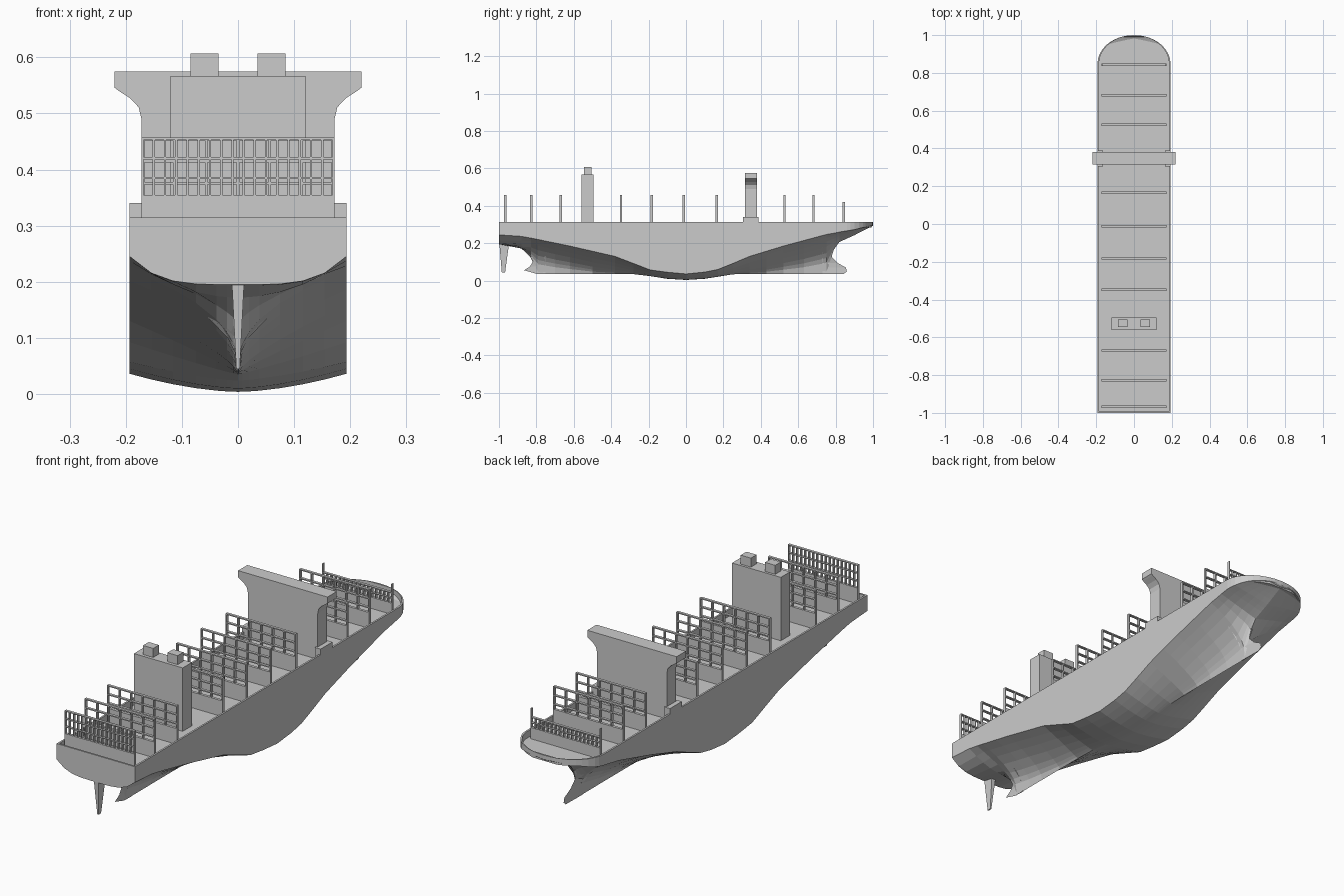
import bpy, bmesh, math

cube = bpy.data.objects.get("Cube")
if cube:
    bpy.data.objects.remove(cube)

BEAM, RAIL, DECK, LIP = 0.193, 0.315, 0.285, 0.008
FRAME_W, FRAME_T = 0.172, 0.012


def finish(name, bm):
    bmesh.ops.recalc_face_normals(bm, faces=bm.faces)
    mesh = bpy.data.meshes.new(name)
    bm.to_mesh(mesh)
    bm.free()
    obj = bpy.data.objects.new(name, mesh)
    bpy.context.collection.objects.link(obj)
    return obj


def add_box(bm, x0, x1, y0, y1, z0, z1):
    verts = bmesh.ops.create_cube(bm, size=1)["verts"]
    for v in verts:
        v.co.x = x1 if v.co.x > 0 else x0
        v.co.y = y1 if v.co.y > 0 else y0
        v.co.z = z1 if v.co.z > 0 else z0
    return verts


def box(name, *bounds):
    bm = bmesh.new()
    add_box(bm, *bounds)
    return finish(name, bm)


def skin(bm, rings):
    for a, b in zip(rings, rings[1:]):
        n = len(a)
        for i in range(n):
            j = (i + 1) % n
            bm.faces.new((a[i], a[j], b[j], b[i]))
    bm.faces.new(rings[0])
    bm.faces.new(rings[-1])


# Hull lines: y, chine height, keel height, section fullness
LINES = [
    (-1, .245, .195, 4), (-.88, .237, .172, 2), (-.83, .228, .125, .7),
    (-.79, .22, .037, .4), (-.62, .185, .037, .55), (-.38, .13, .037, .9),
    (-.28, .092, .035, 1.1), (-.19, .057, .024, 1.4), (-.1, .045, .01, 1.6),
    (0, .036, .004, 1.7), (.1, .046, .01, 1.6), (.17, .06, .021, 1.4),
    (.25, .092, .034, 1.1), (.34, .13, .037, .9), (.52, .185, .037, .6),
    (.75, .247, .037, .4), (.79, .254, .165, .8), (.82, .26, .207, 1),
    (.9, .273, .243, 1), (1, .298, .294, 1),
]


def lines_at(y):
    for a, b in zip(LINES, LINES[1:]):
        if y <= b[0]:
            f = (y - a[0]) / (b[0] - a[0])
            return [p + (q - p) * f for p, q in zip(a[1:], b[1:])]
    return LINES[-1][1:]


def beam_at(y):
    f = max(0, (y - .85) / .15)
    return max(BEAM * math.sqrt(max(0, 1 - f * f)), .004)


def width_at(y, z):
    chine, keel, power = lines_at(y)
    return BEAM * max(0, (z - keel) / (chine - keel)) ** (1 / power)


def hull_ring(bm, y, deck):
    chine, keel, power = lines_at(y)
    w = beam_at(y)
    inner = max(w - LIP, .002)
    steps = [0, .04, .1, .2, .39, .6, .8, 1]
    half = [(w * t, keel + (chine - keel) * t ** power) for t in steps]
    half += [(w, RAIL), (inner, RAIL), (inner, deck), (0, deck)]
    full = half + [(-x, z) for x, z in half[-2:0:-1]]
    return [bm.verts.new((x, y, z)) for x, z in full]


# Hull with recessed deck and bulwark
bm = bmesh.new()
ys = {row[0] for row in LINES} | {-.7, -.5, .43, .63, .86, .88, .925, .945, .96, .975, .985}
stations = [(y, DECK if -1 < y < 1 else RAIL) for y in ys]
stations += [(-.9922, RAIL), (-.992, DECK), (.991, DECK), (.9915, RAIL), (.997, RAIL)]
skin(bm, [hull_ring(bm, y, d) for y, d in sorted(stations)])
finish("hull", bm)


# Wedge shaped bow bulb and stern skeg, blended into the hull
def wedge(name, edge, back):
    bm = bmesh.new()
    rings = []
    for y, z in edge:
        w = max(width_at(back, z), .002)
        pts = [(0, y, z), (w, back, z), (-w, back, z)]
        rings.append([bm.verts.new(p) for p in pts])
    skin(bm, rings)
    finish(name, bm)


wedge("bow_bulb", [(.8, .185), (.785, .165), (.78, .125), (.81, .095), (.855, .07),
                   (.86, .05), (.845, .037)], .73)
wedge("stern_skeg", [(-.84, .14), (-.82, .1), (-.835, .075), (-.866, .056), (-.8, .037)], -.75)

# Rudder
bm = bmesh.new()
for v in add_box(bm, -1, 1, -1, 1, .045, .2):
    top = v.co.z > .1
    v.co.x *= .011 if top else .003
    v.co.y = (-.972 + .026 * v.co.y) if top else (-.976 + .009 * v.co.y)
finish("rudder", bm)


# Container guide frames: solid base panel, posts and rails
def guide_frame(name, y, bays, base, rails, post_top, bar=.005):
    bm = bmesh.new()
    y0, y1 = y - FRAME_T / 2, y + FRAME_T / 2
    add_box(bm, -FRAME_W, FRAME_W, y0, y1, DECK - .005, base)
    for z in rails:
        add_box(bm, -FRAME_W, FRAME_W, y0, y1, z - bar, z)
    for i in range(bays + 1):
        x = -FRAME_W + bar / 2 + (2 * FRAME_W - bar) * i / bays
        top = post_top if i in (0, bays) else rails[-1]
        add_box(bm, x - bar / 2, x + bar / 2, y0, y1, base, top)
    finish(name, bm)


TOP = .457
guide_frame("stern_guide_frame", -.967, 17, .355, (.387, .422, TOP), TOP, .004)
for i, y in enumerate((-.827, -.67, -.348, -.183, -.012, .165, .526, .682)):
    guide_frame(f"guide_frame_{i + 1}", y, 6, .355, (.378, .418, TOP), TOP)
guide_frame("bow_guide_frame", .843, 17, .335, (.358, .382), .42, .004)

# Bridge tower with flared wings
half = [(.172, DECK - .005), (.172, .49), (.177, .511), (.192, .527), (.212, .54),
        (.22, .546), (.22, .575)]
outline = half + [(-x, z) for x, z in reversed(half)]
bm = bmesh.new()
skin(bm, [[bm.verts.new((x, y, z)) for x, z in outline] for y in (.315, .38)])
finish("bridge_tower", bm)

# Engine casing
box("engine_casing", -.12, .12, -.56, -.495, DECK - .005, .567)

# Paired side blocks and funnels
for side, s in (("left", 1), ("right", -1)):
    xs = sorted((s * .165, s * BEAM))
    box(f"bridge_base_{side}", *xs, .305, .388, DECK - .005, .34)
    xs = sorted((s * .035, s * .085))
    box(f"funnel_{side}", *xs, -.546, -.506, .56, .607)
